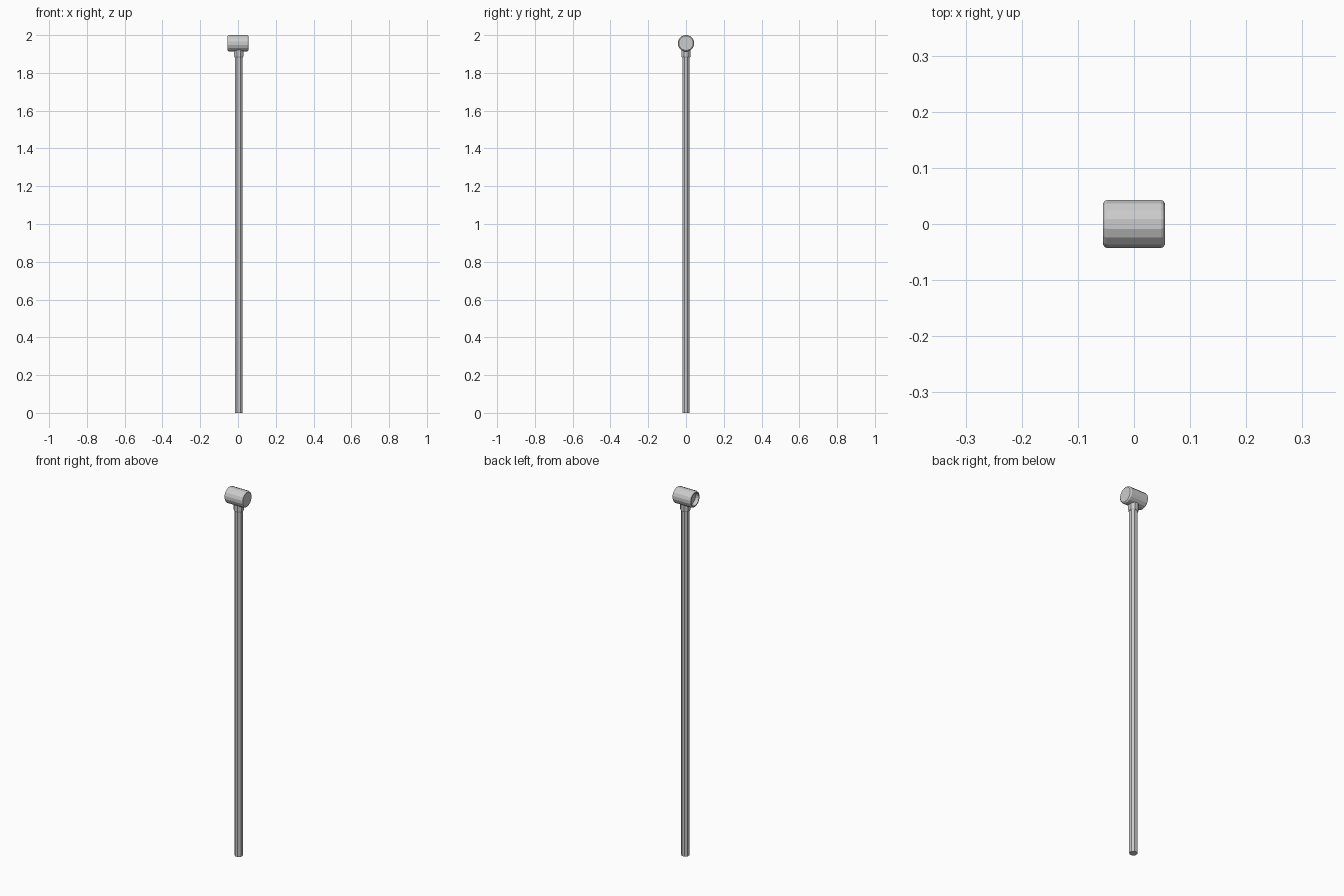
import bpy, bmesh, math
from mathutils import Matrix

if "Cube" in bpy.data.objects:
    bpy.data.objects.remove(bpy.data.objects["Cube"])


def lathe(name, profile, sides, matrix):
    """Spin (radius, height) points about local z, closing both ends."""
    bm = bmesh.new()
    rings = []
    for r, h in profile:
        ring = []
        for i in range(sides):
            a = 2 * math.pi * (i + 0.5) / sides
            ring.append(bm.verts.new((r * math.cos(a), r * math.sin(a), h)))
        rings.append(ring)
    for lo, hi in zip(rings, rings[1:]):
        for i in range(sides):
            j = (i + 1) % sides
            bm.faces.new((lo[i], lo[j], hi[j], hi[i]))
    bm.faces.new(rings[0][::-1])
    bm.faces.new(rings[-1])
    bm.transform(matrix)
    bmesh.ops.recalc_face_normals(bm, faces=bm.faces)
    mesh = bpy.data.meshes.new(name)
    bm.to_mesh(mesh)
    bm.free()
    obj = bpy.data.objects.new(name, mesh)
    bpy.context.collection.objects.link(obj)
    return obj


POLE_X = 0.004
upright = Matrix.Translation((POLE_X, 0, 0))

# Long octagonal handle and the collar joining it to the head
lathe("handle", [(0.021, 0), (0.021, 1.925)], 8, upright)
lathe("collar", [(0.0225, 1.882), (0.026, 1.888), (0.026, 1.93)], 8, upright)

# Head lying along x: recessed at the -x end, bevelled at both rims
lying = Matrix.Translation((0, 0, 1.957)) @ Matrix.Rotation(math.pi / 2, 4, 'Y')
lathe("head", [(0.031, -0.035), (0.033, -0.055), (0.038, -0.055),
               (0.042, -0.052), (0.0438, -0.048), (0.0438, 0.048),
               (0.042, 0.052), (0.038, 0.055)], 16, lying)
